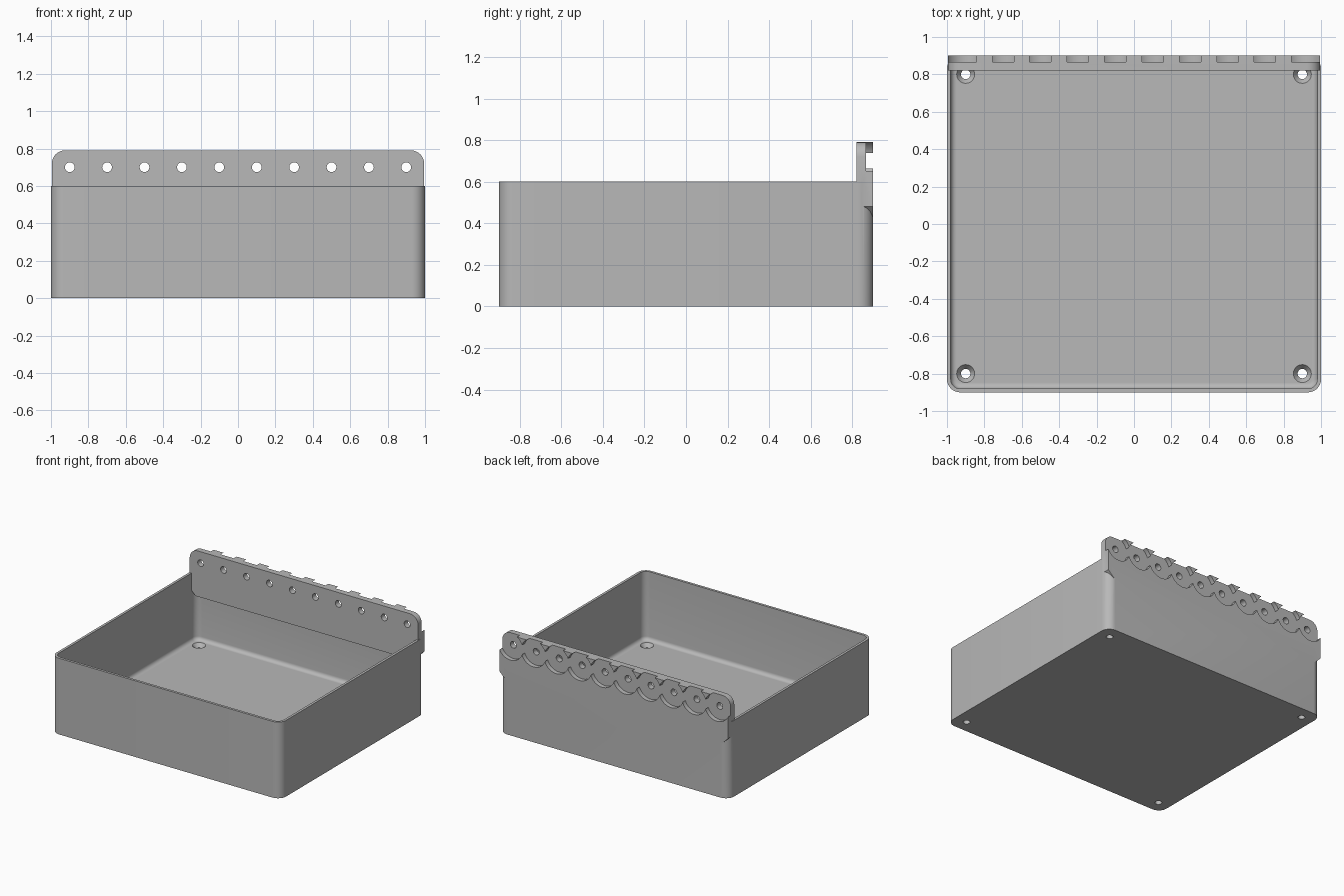
import bpy, bmesh
from math import sin, cos, pi

if "Cube" in bpy.data.objects:
    bpy.data.objects.remove(bpy.data.objects["Cube"], do_unlink=True)

grey = bpy.data.materials.new("plain grey")
grey.use_nodes = True
grey.diffuse_color = (0.48, 0.48, 0.48, 1)
grey.node_tree.nodes["Principled BSDF"].inputs["Base Color"].default_value = (0.48, 0.48, 0.48, 1)


def loft(name, rings):
    """Closed solid through a stack of matching rings."""
    bm = bmesh.new()
    loops = [[bm.verts.new(p) for p in ring] for ring in rings]
    bm.faces.new(loops[0])
    bm.faces.new(loops[-1])
    n = len(loops[0])
    for a, b in zip(loops, loops[1:]):
        for i in range(n):
            j = (i + 1) % n
            bm.faces.new((a[i], a[j], b[j], b[i]))
    bmesh.ops.recalc_face_normals(bm, faces=bm.faces)
    mesh = bpy.data.meshes.new(name)
    bm.to_mesh(mesh)
    bm.free()
    mesh.materials.append(grey)
    obj = bpy.data.objects.new(name, mesh)
    bpy.context.collection.objects.link(obj)
    return obj


def arc(cx, cy, r, start, steps=8):
    angles = [start + pi / 2 * k / steps for k in range(steps + 1)]
    return [(cx + r * cos(a), cy + r * sin(a)) for a in angles]


def rounded_rect(hx, hy, r, z):
    x, y = hx - r, hy - r
    pts = (arc(x, y, r, 0) + arc(-x, y, r, pi / 2)
           + arc(-x, -y, r, pi) + arc(x, -y, r, 3 * pi / 2))
    return [(px, py, z) for px, py in pts]


def circle(r, n):
    return [(r * cos(2 * pi * k / n), r * sin(2 * pi * k / n)) for k in range(n)]


def combine(target, other, operation):
    """Apply a boolean and discard the second solid."""
    mod = target.modifiers.new("join", "BOOLEAN")
    mod.object = other
    mod.operation = operation
    mod.solver = "EXACT"
    bpy.context.view_layer.objects.active = target
    bpy.ops.object.modifier_apply(modifier=mod.name)
    bpy.data.objects.remove(other, do_unlink=True)


def bore_y(x, z, r, y0, y1, n):
    return loft("bore", [[(x + px, y, z + pz) for px, pz in circle(r, n)] for y in (y0, y1)])


# Open tray with rounded corners
HX, HY, HEIGHT, WALL, FLOOR, R = 1.0, 0.9, 0.6, 0.02, 0.06, 0.07
tray = loft("tray", [rounded_rect(HX, HY, R, z) for z in (0, HEIGHT)])

# Cavity with a fillet around the floor
fillet = 0.03
rings = []
for k in range(7):
    a = pi / 2 * k / 6
    inset = WALL + fillet * (1 - sin(a))
    rings.append(rounded_rect(HX - inset, HY - inset, R - inset, FLOOR + fillet * (1 - cos(a))))
rings.append(rounded_rect(HX - WALL, HY - WALL, R - WALL, HEIGHT + 0.1))
combine(tray, loft("cavity", rings), "DIFFERENCE")

# Hanging rail along the back, chamfered below and rounded above
px, top, bottom, cham, rr = 0.995, 0.79, 0.43, 0.05, 0.07
half = [(px - cham, bottom), (px, bottom + cham)] + arc(px - rr, top - rr, rr, 0)
profile = half + [(-x, z) for x, z in reversed(half)]
rail = loft("rail", [[(x, y, z) for x, z in profile] for y in (0.82, HY)])
combine(tray, rail, "UNION")

# Ten round pockets in the rear face, each with a through hole
for i in range(10):
    x = -0.9 + 0.2 * i
    combine(tray, bore_y(x, 0.7, 0.107, 0.865, 1.0, 48), "DIFFERENCE")
    combine(tray, bore_y(x, 0.7, 0.026, 0.7, 1.0, 24), "DIFFERENCE")

# Countersunk screw holes in the floor
for sx in (-1, 1):
    for sy in (-1, 1):
        steps = ((0.025, -0.1), (0.025, 0.03), (0.048, FLOOR), (0.048, FLOOR + 0.02))
        hole = loft("screw_hole", [[(sx * 0.9 + x, sy * 0.8 + y, z) for x, y in circle(r, 32)]
                                   for r, z in steps])
        combine(tray, hole, "DIFFERENCE")

tray.name = "hanging_tray"
bpy.ops.object.select_all(action="DESELECT")
tray.select_set(True)
bpy.context.view_layer.objects.active = tray
bpy.ops.object.shade_smooth_by_angle(angle=pi / 6)
